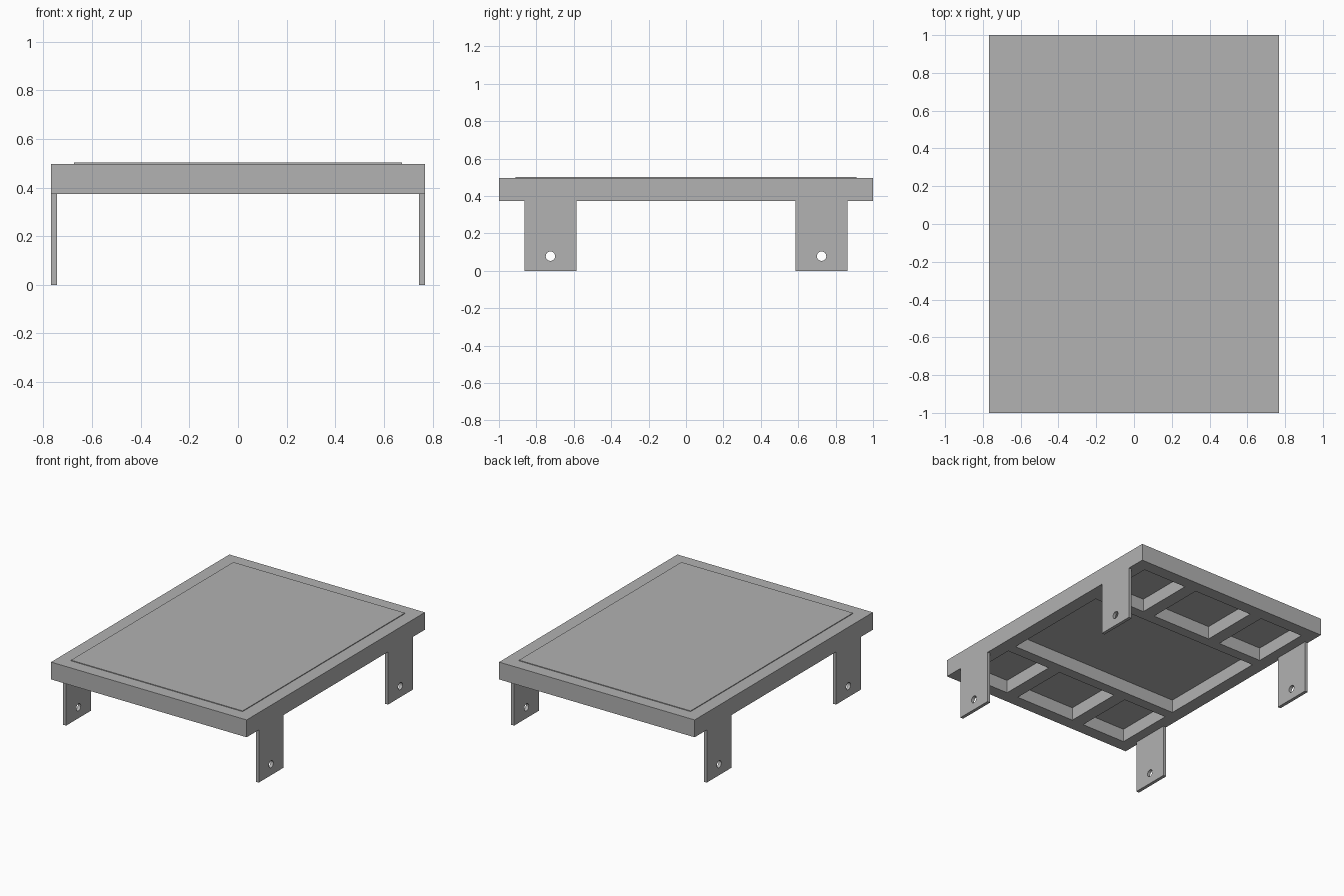
import bpy, bmesh, math
from mathutils import Matrix, Vector

cube = bpy.data.objects.get("Cube")
if cube:
    bpy.data.objects.remove(cube, do_unlink=True)

HALF_X, HALF_Y = 0.768, 1.0
SLAB_BOTTOM, SLAB_TOP, POCKET_TOP, PANEL_TOP = 0.374, 0.497, 0.467, 0.502
LEG_THICK, LEG_HALF, LEG_Y = 0.023, 0.139, 0.725

grey = bpy.data.materials.new("plain grey")
grey.use_nodes = True
colour = (0.445, 0.445, 0.445, 1)
grey.diffuse_color = colour
grey.node_tree.nodes["Principled BSDF"].inputs["Base Color"].default_value = colour


def add_object(name, mesh):
    obj = bpy.data.objects.new(name, mesh)
    bpy.context.scene.collection.objects.link(obj)
    mesh.materials.clear()
    mesh.materials.append(grey)
    return obj


def finish(name, bm):
    bmesh.ops.recalc_face_normals(bm, faces=bm.faces[:])
    mesh = bpy.data.meshes.new(name)
    bm.to_mesh(mesh)
    bm.free()
    return add_object(name, mesh)


def mirrored(values):
    return [-v for v in values] + values[::-1]


# Slab: a gridded underside with recessed pockets between the ribs
xs = mirrored([HALF_X, 0.674, 0.327, 0.234])
ys = mirrored([HALF_Y, 0.911, 0.485, 0.41])
bm = bmesh.new()
grid = [[bm.verts.new((x, y, SLAB_BOTTOM)) for y in ys] for x in xs]
pockets = []
for i in range(len(xs) - 1):
    for j in range(len(ys) - 1):
        face = bm.faces.new((grid[i][j], grid[i][j + 1], grid[i + 1][j + 1], grid[i + 1][j]))
        middle = j == 3 and 0 < i < 6
        if middle or (j in (1, 5) and i in (1, 3, 5)):
            pockets.append(face)

# Outer sides and top of the slab
rim = [e for e in bm.edges if e.is_boundary]
ext = bmesh.ops.extrude_edge_only(bm, edges=rim)["geom"]
for v in ext:
    if isinstance(v, bmesh.types.BMVert):
        v.co.z = SLAB_TOP
bmesh.ops.contextual_create(bm, geom=[e for e in ext if isinstance(e, bmesh.types.BMEdge)])

# Push the pockets up into the slab
ext = bmesh.ops.extrude_face_region(bm, geom=pockets)["geom"]
for v in ext:
    if isinstance(v, bmesh.types.BMVert):
        v.co.z = POCKET_TOP
old = [f for f in pockets if f.is_valid]
if old:
    bmesh.ops.delete(bm, geom=old, context='FACES_ONLY')
bmesh.ops.recalc_face_normals(bm, faces=bm.faces[:])
bmesh.ops.dissolve_limit(bm, angle_limit=0.01, verts=bm.verts[:], edges=bm.edges[:])
finish("table_slab", bm)

# Slightly raised top panel
bm = bmesh.new()
size = Vector((2 * 0.674, 2 * 0.911, PANEL_TOP - SLAB_TOP))
bmesh.ops.create_cube(bm, size=1, matrix=Matrix.Translation((0, 0, (PANEL_TOP + SLAB_TOP) / 2))
                      @ Matrix.Diagonal(size).to_4x4())
finish("top_panel", bm)

# Leg plate outline with a round bolt hole, filled and extruded
outline = [(-LEG_HALF, 0), (LEG_HALF, 0), (LEG_HALF, SLAB_BOTTOM), (-LEG_HALF, SLAB_BOTTOM)]
hole = [(0.025 * math.cos(a), 0.078 + 0.025 * math.sin(a))
        for a in (math.tau * k / 32 for k in range(32))]
curve = bpy.data.curves.new("leg_outline", 'CURVE')
curve.dimensions = '2D'
curve.fill_mode = 'BOTH'
curve.extrude = LEG_THICK / 2
for points in (outline, hole):
    spline = curve.splines.new('POLY')
    spline.points.add(len(points) - 1)
    for p, co in zip(spline.points, points):
        p.co = (*co, 0, 1)
    spline.use_cyclic_u = True
helper = bpy.data.objects.new("leg_outline", curve)
bpy.context.scene.collection.objects.link(helper)
bpy.context.view_layer.update()
deps = bpy.context.evaluated_depsgraph_get()
leg_mesh = bpy.data.meshes.new_from_object(helper.evaluated_get(deps))
bpy.data.objects.remove(helper, do_unlink=True)

# Four legs, flush with the long sides
upright = Matrix.Rotation(math.pi / 2, 4, 'Z') @ Matrix.Rotation(math.pi / 2, 4, 'X')
for side, sx in (("left", 1), ("right", -1)):
    for end, sy in (("front", -1), ("back", 1)):
        bm = bmesh.new()
        bm.from_mesh(leg_mesh)
        bmesh.ops.remove_doubles(bm, verts=bm.verts[:], dist=1e-5)
        place = Matrix.Translation((sx * (HALF_X - LEG_THICK / 2), sy * LEG_Y, 0))
        bmesh.ops.transform(bm, matrix=place @ upright, verts=bm.verts[:])
        for f in bm.faces:
            f.smooth = False
        finish(f"{end}_{side}_leg", bm)
bpy.data.meshes.remove(leg_mesh)
